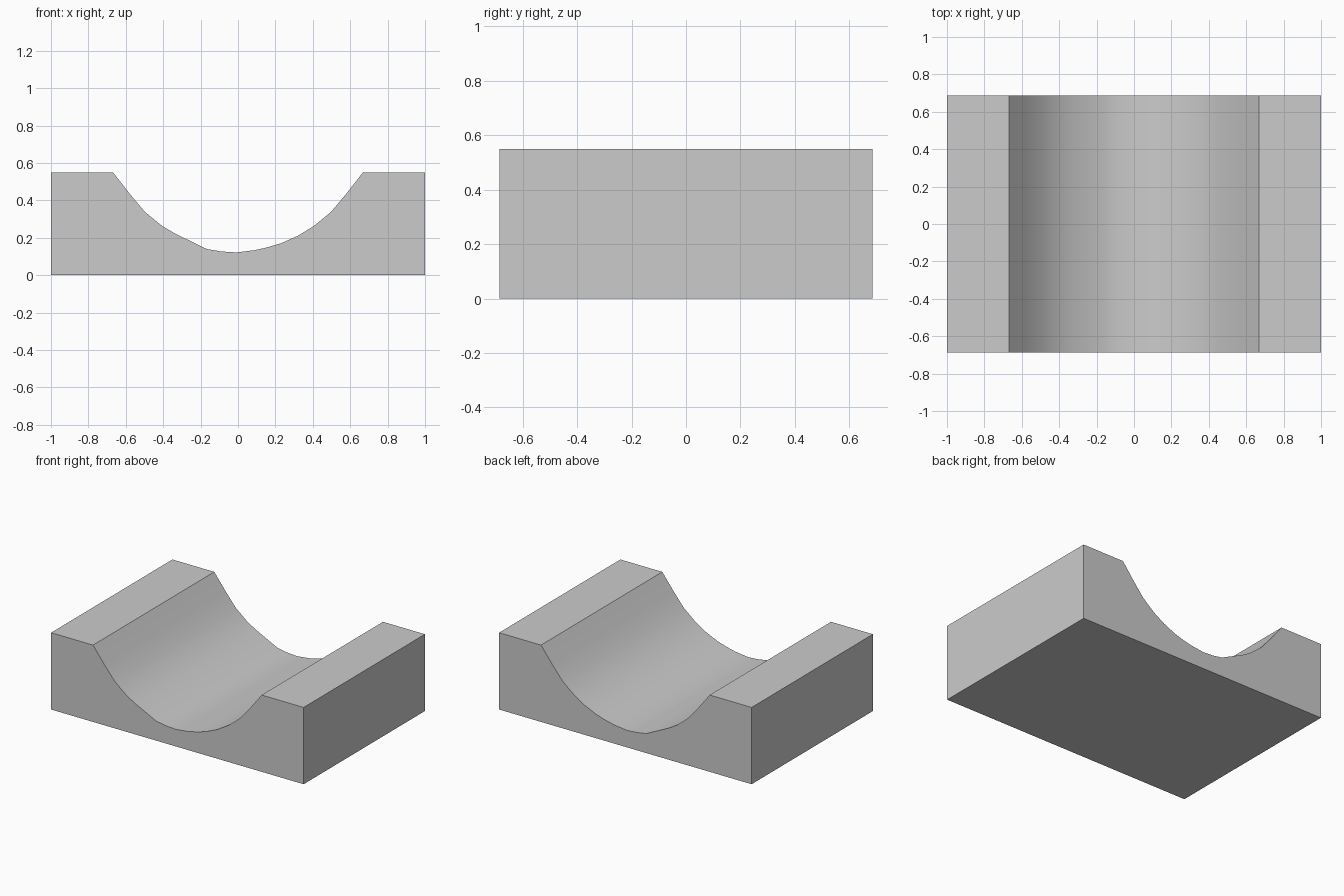
import bpy, bmesh, math

if "Cube" in bpy.data.objects:
    bpy.data.objects.remove(bpy.data.objects["Cube"])

HALF_X, HALF_Y, TOP = 1.0, 0.686, 0.55

# groove cross-section, left rim to right rim
groove = [(-0.668, TOP), (-0.58, 0.437), (-0.497, 0.338), (-0.405, 0.263), (-0.335, 0.222),
          (-0.166, 0.14), (-0.09, 0.127), (-0.01, 0.122), (0.09, 0.134),
          (0.16, 0.15), (0.23, 0.171), (0.32, 0.211), (0.405, 0.263),
          (0.497, 0.338), (0.58, 0.437), (0.668, TOP)]
outline = [(-HALF_X, 0), (-HALF_X, TOP)] + groove + [(HALF_X, TOP), (HALF_X, 0)]

# block: outline extruded along y
bm = bmesh.new()
face = bm.faces.new([bm.verts.new((x, -HALF_Y, z)) for x, z in outline])
ext = bmesh.ops.extrude_face_region(bm, geom=[face], use_keep_orig=True)
moved = [v for v in ext["geom"] if isinstance(v, bmesh.types.BMVert)]
bmesh.ops.translate(bm, verts=moved, vec=(0, 2 * HALF_Y, 0))
bmesh.ops.recalc_face_normals(bm, faces=bm.faces)

mesh = bpy.data.meshes.new("grooved_block")
bm.to_mesh(mesh)
bm.free()
block = bpy.data.objects.new("grooved_block", mesh)
bpy.context.collection.objects.link(block)

# smooth groove, sharp rims and corners
bpy.context.view_layer.objects.active = block
block.select_set(True)
bpy.ops.object.shade_smooth_by_angle(angle=math.radians(30))
